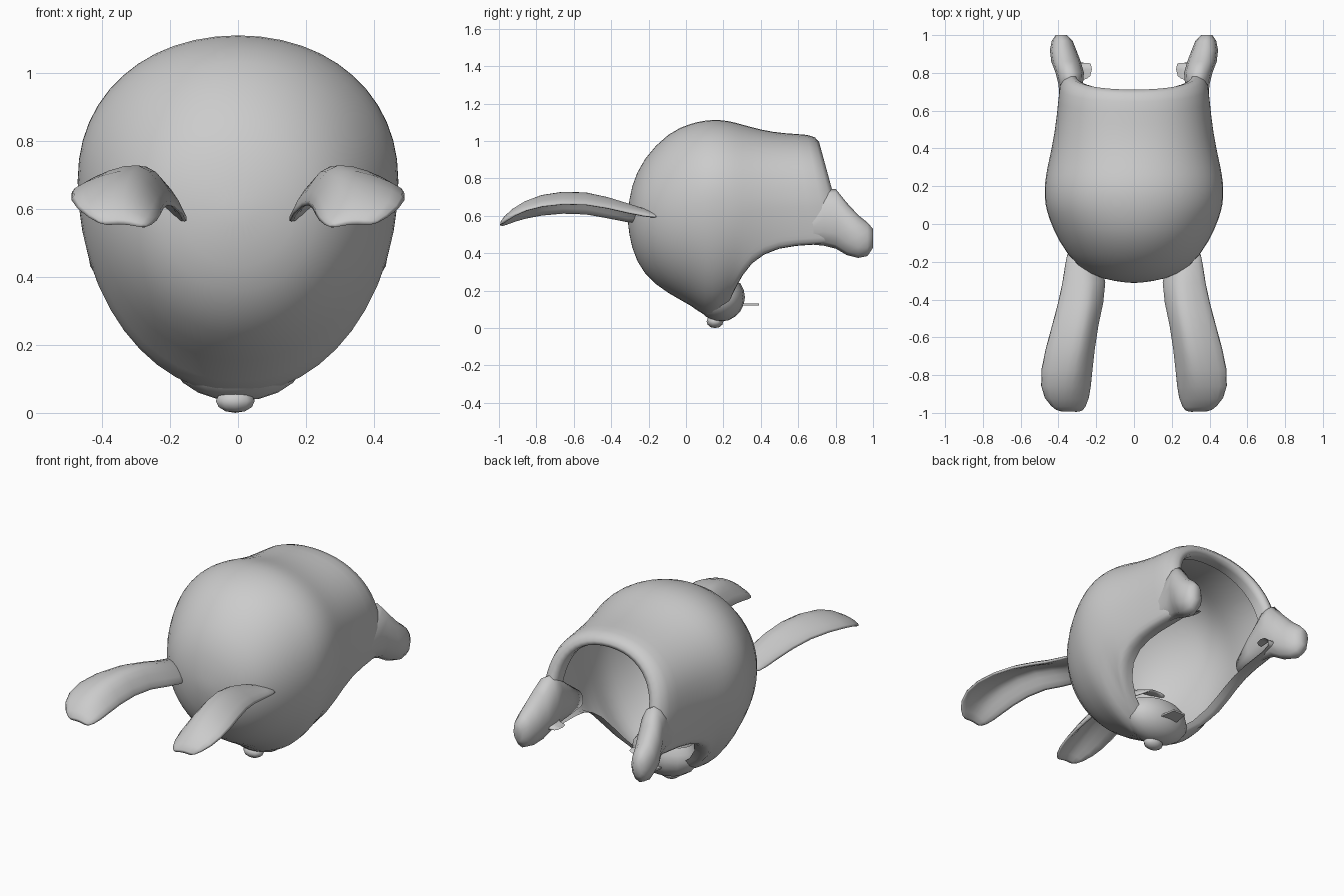
import bpy, bmesh, math
from mathutils import Vector

if "Cube" in bpy.data.objects:
    bpy.data.objects.remove(bpy.data.objects["Cube"])

grey = bpy.data.materials.new("plain_grey")
grey.diffuse_color = (0.6, 0.6, 0.6, 1)
grey.use_nodes = True
grey.node_tree.nodes["Principled BSDF"].inputs["Base Color"].default_value = grey.diffuse_color


def finish(name, bm, mirror=True, subsurf=0, thickness=0.0):
    """Turn a bmesh into a smooth object, optionally mirrored in x."""
    bmesh.ops.remove_doubles(bm, verts=bm.verts, dist=0.0005)
    bmesh.ops.recalc_face_normals(bm, faces=bm.faces)
    mesh = bpy.data.meshes.new(name)
    bm.to_mesh(mesh)
    bm.free()
    ob = bpy.data.objects.new(name, mesh)
    bpy.context.collection.objects.link(ob)
    mesh.materials.append(grey)
    for p in mesh.polygons:
        p.use_smooth = True
    if thickness:
        m = ob.modifiers.new("thickness", 'SOLIDIFY')
        m.thickness = thickness
    if mirror:
        m = ob.modifiers.new("mirror", 'MIRROR')
        m.use_clip = True
    if subsurf:
        m = ob.modifiers.new("smooth", 'SUBSURF')
        m.levels = m.render_levels = subsurf
    return ob


def loft(bm, rows, closed=False):
    """Skin rows of points with quads."""
    vs = [[bm.verts.new(p) for p in r] for r in rows]
    n = len(vs[0])
    for a, b in zip(vs, vs[1:]):
        for i in range(n if closed else n - 1):
            j = (i + 1) % n
            bm.faces.new((a[i], a[j], b[j], b[i]))
    return vs


# Hood shell: y, top z, widest z, half width, bottom z, lower rim z, squareness, slant
stations = [
    (-0.312, 0.61, 0.59, 0.02, 0.57, 0.57, 1.0, 0),
    (-0.295, 0.76, 0.60, 0.17, 0.43, 0.43, 1.0, 0),
    (-0.23, 0.91, 0.61, 0.305, 0.28, 0.28, 1.0, 0),
    (-0.09, 1.055, 0.63, 0.405, 0.175, 0.175, 0.97, 0),
    (0.03, 1.10, 0.66, 0.455, 0.115, 0.115, 0.95, 0),
    (0.10, 1.115, 0.68, 0.475, 0.055, 0.055, 0.95, 0),
    (0.18, 1.12, 0.69, 0.48, 0.035, 0.035, 0.95, 0),
    (0.26, 1.105, 0.69, 0.47, 0.04, 0.20, 0.95, 0),
    (0.34, 1.08, 0.69, 0.45, 0.00, 0.35, 0.95, 0),
    (0.46, 1.05, 0.69, 0.42, 0.00, 0.43, 0.9, 0.05),
    (0.60, 1.04, 0.69, 0.40, 0.00, 0.44, 0.9, 0.15),
    (0.70, 1.035, 0.69, 0.39, 0.00, 0.45, 0.9, 0.25),
]
rows = []
for y, top, mid, w, bottom, rim, e, slant in stations:
    pts = []
    for i in range(6):
        a = math.pi / 2 * i / 6
        pts.append((w * math.sin(a) ** e, mid + (top - mid) * math.cos(a) ** e))
    end = math.asin(min(1, (mid - rim) / (mid - bottom)))
    for i in range(7):
        a = end * i / 6
        x = w * math.cos(a)
        pts.append((x if x > 1e-4 else 0, mid - (mid - bottom) * math.sin(a)))
    x, z = pts[-1]
    pts.append((x - 0.08, z + 0.01) if x > 0 else (x, z))   # turned-in lower rim
    rows.append([Vector((px, y + slant * (top - pz), pz)) for px, pz in pts])
# thick back rim sloping inwards
outer = rows[-1]
rows.append([Vector((p.x * 0.76, p.y + 0.03, 0.62 + (p.z - 0.62) * 0.82)) for p in outer])
rows.append([Vector((p.x * 0.78, p.y - 0.08, 0.62 + (p.z - 0.62) * 0.85)) for p in outer])
bm = bmesh.new()
vs = loft(bm, rows)
bm.faces.new(vs[0])
finish("hood_shell", bm, subsurf=1)

# Muzzle bowl with an open top
bm = bmesh.new()
bmesh.ops.create_uvsphere(bm, u_segments=16, v_segments=10, radius=1)
for v in bm.verts:
    v.co = Vector((v.co.x * 0.2, 0.185 + v.co.y * 0.13, 0.165 + v.co.z * 0.13))
bmesh.ops.delete(bm, geom=[f for f in bm.faces if f.calc_center_median().z > 0.25],
                 context='FACES')
finish("muzzle", bm, mirror=False)

# Nose
bm = bmesh.new()
bmesh.ops.create_uvsphere(bm, u_segments=10, v_segments=6, radius=1)
for v in bm.verts:
    v.co = Vector((v.co.x * 0.06 - 0.008, 0.155 + v.co.y * 0.045, 0.035 + v.co.z * 0.035))
finish("nose", bm, mirror=False)

# Small flat tongue behind the mouth, tapering to its tip
bm = bmesh.new()
bmesh.ops.create_cube(bm, size=1)
for v in bm.verts:
    w = 0.13 if v.co.y < 0 else 0.08
    v.co = Vector((v.co.x * w, 0.31 + v.co.y * 0.16, 0.127 + v.co.z * 0.01))
tongue = finish("tongue", bm, mirror=False)
for p in tongue.data.polygons:
    p.use_smooth = False

# Ears: arched sheets, each row is y then inner, ridge and outer (x, z)
ear_rows = [
    (-0.13, 0.20, 0.575, 0.28, 0.61, 0.365, 0.595),
    (-0.30, 0.115, 0.555, 0.22, 0.67, 0.38, 0.62),
    (-0.53, 0.185, 0.625, 0.26, 0.755, 0.44, 0.68),
    (-0.79, 0.21, 0.61, 0.31, 0.735, 0.515, 0.665),
    (-0.94, 0.225, 0.57, 0.34, 0.64, 0.49, 0.61),
    (-1.005, 0.27, 0.55, 0.335, 0.56, 0.40, 0.555),
]
rows = []
for k, (y, xi, zi, xm, zm, xo, zo) in enumerate(ear_rows):
    a, b, c = Vector((xi, y, zi)), Vector((xm, y, zm)), Vector((xo, y, zo))
    bulge = Vector((0, 0, 0.012 if k < 5 else 0.002))
    rows.append([a, (a + b) / 2 + bulge, b, (b + c) / 2 + bulge, c])
bm = bmesh.new()
loft(bm, rows)
finish("ears", bm, subsurf=1, thickness=0.024)

# Rear paws: tapered lofts, each ring is y, x, z, x radius, z radius
paw_rings = [
    (0.50, 0.345, 0.50, 0.03, 0.05),
    (0.64, 0.335, 0.55, 0.055, 0.10),
    (0.74, 0.335, 0.59, 0.065, 0.15),
    (0.80, 0.34, 0.585, 0.075, 0.16),
    (0.86, 0.36, 0.53, 0.078, 0.14),
    (0.92, 0.375, 0.49, 0.07, 0.115),
    (0.97, 0.38, 0.475, 0.055, 0.09),
    (1.00, 0.385, 0.48, 0.03, 0.05),
]
rows = [[Vector((x + rx * math.cos(math.tau * i / 12), y, z + rz * math.sin(math.tau * i / 12)))
         for i in range(12)] for y, x, z, rx, rz in paw_rings]
bm = bmesh.new()
vs = loft(bm, rows, closed=True)
bm.faces.new(vs[0])
bm.faces.new(vs[-1])
finish("paws", bm)
